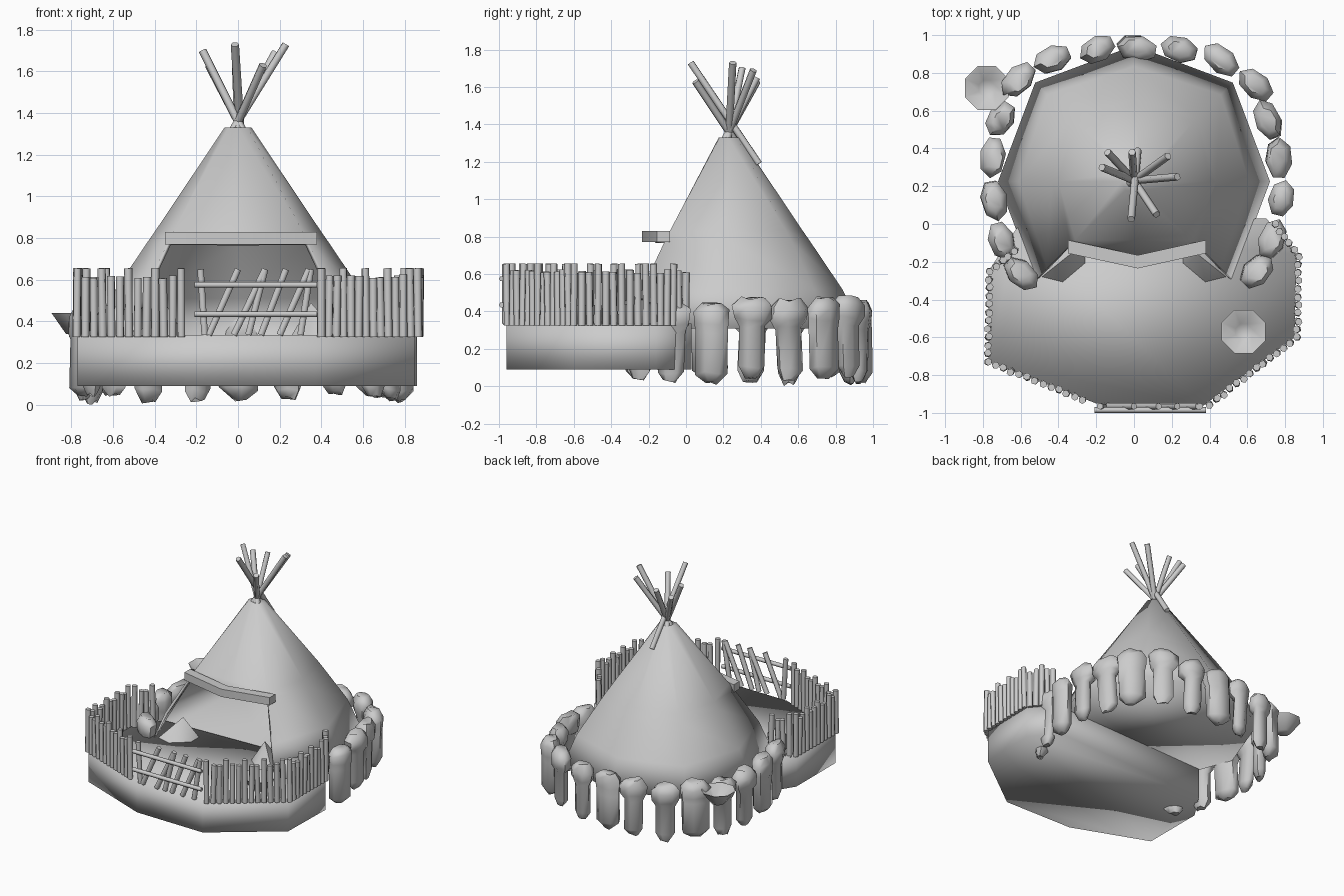
import bpy, bmesh, math, random
from mathutils import Vector

random.seed(4)
if "Cube" in bpy.data.objects:
    bpy.data.objects.remove(bpy.data.objects["Cube"])

grey = bpy.data.materials.new("plain grey")
grey.use_nodes = True
grey.diffuse_color = (0.6, 0.6, 0.6, 1)
grey.node_tree.nodes["Principled BSDF"].inputs["Base Color"].default_value = (0.6, 0.6, 0.6, 1)


def finish(name, bm, angle=40):
    bmesh.ops.recalc_face_normals(bm, faces=bm.faces)
    mesh = bpy.data.meshes.new(name)
    bm.to_mesh(mesh)
    bm.free()
    mesh.materials.append(grey)
    ob = bpy.data.objects.new(name, mesh)
    bpy.context.collection.objects.link(ob)
    bpy.ops.object.select_all(action='DESELECT')
    ob.select_set(True)
    bpy.context.view_layer.objects.active = ob
    bpy.ops.object.shade_smooth_by_angle(angle=math.radians(angle))
    return ob


def loft(bm, rings, skip=lambda row, i: False):
    """Bridge equal-length rings of points and cap both ends."""
    rows = [[bm.verts.new(p) for p in ring] for ring in rings]
    n = len(rows[0])
    for r in range(len(rows) - 1):
        for i in range(n):
            if not skip(r, i):
                j = (i + 1) % n
                bm.faces.new((rows[r][i], rows[r][j], rows[r + 1][j], rows[r + 1][i]))
    bm.faces.new(rows[0])
    bm.faces.new(rows[-1])


def circle(x, y, z, rx, ry, n, turn=0):
    pts = []
    for i in range(n):
        a = math.tau * i / n
        u, v = rx * math.cos(a), ry * math.sin(a)
        pts.append((x + u * math.cos(turn) - v * math.sin(turn),
                    y + u * math.sin(turn) + v * math.cos(turn), z))
    return pts


def stick(bm, a, b, r, n=6):
    a, b = Vector(a), Vector(b)
    q = (b - a).to_track_quat('Z', 'Y')
    loft(bm, [[p + q @ Vector(c) for c in circle(0, 0, 0, r, r, n)] for p in (a, b)])


# Tent cover: eight-sided cone with a floor, lower front left open
CY = 0.225
rows = [  # height, side radius, corner radius, front radius
    (1.33, 0.065, 0.065, 0.05),
    (0.83, 0.40, 0.44, 0.31),
    (0.78, 0.435, 0.475, 0.40),
    (0.52, 0.61, 0.65, 0.60),
    (0.31, 0.72, 0.74, 0.70)]
rings = []
for z, side, corner, front in rows:
    radii = [side, corner] * 3 + [front, corner]
    rings.append([(r * math.cos(i * math.pi / 4), CY + r * math.sin(i * math.pi / 4), z)
                  for i, r in enumerate(radii)])
bm = bmesh.new()
loft(bm, rings, skip=lambda row, i: row > 1 and i in (5, 6))
bmesh.ops.delete(bm, geom=[v for v in bm.verts if not v.link_faces], context='VERTS')
tent = finish("tent_cover", bm, 180)
solid = tent.modifiers.new("thickness", 'SOLIDIFY')
solid.thickness = 0.02

# Pointed mounds beside the doorway
for side, name in ((-1, "right_mound"), (1, "left_mound")):
    bm = bmesh.new()
    base = [bm.verts.new((side * x, y, 0.32)) for x, y in
            ((0.5, -0.29), (0.38, -0.32), (0.25, -0.21), (0.25, -0.1), (0.35, -0.05), (0.46, -0.1))]
    tip = bm.verts.new((side * 0.35, -0.17, 0.49))
    bm.faces.new(base)
    for a, b in zip(base, base[1:] + base[:1]):
        bm.faces.new((a, b, tip))
    finish(name, bm, 50)

# Bent beam above the doorway
bm = bmesh.new()
loft(bm, [[(x, y - 0.035, 0.77), (x, y + 0.035, 0.77), (x, y + 0.035, 0.83), (x, y - 0.035, 0.83)]
          for x, y in ((-0.35, -0.12), (0.02, -0.2), (0.38, -0.12))])
finish("door_beam", bm)

# Poles crossing at the smoke hole
bm = bmesh.new()
hub = Vector((0, 0.23, 1.36))
for tip in ((-0.17, 0.3, 1.7), (-0.14, 0.38, 1.63), (-0.01, 0.38, 1.65), (0.18, 0.36, 1.69),
            (0.23, 0.25, 1.73), (0.12, 0.05, 1.63)):
    tip = Vector(tip)
    stick(bm, hub - (tip - hub) * 0.15, tip, 0.02)
stick(bm, (0.02, 0.39, 1.19), (-0.015, 0.025, 1.73), 0.02)
finish("tent_poles", bm, 65)

# Deck
outline = [(-0.77, -0.25), (-0.77, -0.73), (-0.2, -0.95), (0.37, -0.96),
           (0.85, -0.6), (0.86, -0.16), (0.7, 0.03), (-0.62, -0.02)]
bm = bmesh.new()
loft(bm, [[(x, y, z) for x, y in outline] for z in (0.09, 0.335)])
finish("deck", bm, 180)


# Stake fences on both sides of the deck
def fence(name, path):
    bm = bmesh.new()
    for a, b in zip(path, path[1:]):
        a, b = Vector(a), Vector(b)
        count = round((b - a).length / 0.044)
        for i in range(count):
            x, y = a.lerp(b, i / count)
            tall = 0.655 if i % 3 == 0 else random.uniform(0.605, 0.625)
            lean = [random.uniform(-0.006, 0.006) for _ in range(2)]
            stick(bm, (x, y, 0.325), (x + lean[0], y + lean[1], tall), 0.02)
    finish(name, bm, 65)


fence("right_fence", [(-0.63, -0.14), (-0.765, -0.25), (-0.775, -0.73), (-0.23, -0.945)])
fence("left_fence", [(0.4, -0.955), (0.865, -0.6), (0.87, -0.17), (0.72, 0.03)])

# Front gate with rails and slanted slats
bm = bmesh.new()
for z in (0.435, 0.575):
    stick(bm, (-0.21, -0.985, z), (0.38, -0.985, z), 0.015)
for low, high in ((-0.16, -0.18), (-0.14, 0.0), (-0.02, 0.13), (0.05, 0.13),
                  (0.11, 0.23), (0.2, 0.34), (0.3, 0.35)):
    stick(bm, (low, -0.965, 0.335), (high, -0.965, 0.65), 0.018)
finish("front_gate", bm, 65)

# Ring of standing stones: broad head on a shaft, narrow or slab-like
spots = [(-0.6, -0.26), (-0.7, -0.09), (-0.745, 0.13), (-0.745, 0.35), (-0.7, 0.55), (-0.61, 0.76),
         (-0.43, 0.87), (-0.2, 0.93), (0.01, 0.935), (0.24, 0.925), (0.46, 0.87), (0.64, 0.74),
         (0.71, 0.55), (0.765, 0.35), (0.775, 0.14), (0.73, -0.08), (0.65, -0.25)]
for k, (x, y) in enumerate(spots):
    turn = math.atan2(y - CY, x) + math.pi / 2 + random.uniform(-0.2, 0.2)
    wide = random.uniform(0.1, 0.115)
    lift = random.uniform(-0.02, 0.03)
    shaft = 0.9 if k % 3 == 2 else 0.66
    profile = [(0.03, 0.35), (0.08, shaft), (0.3, shaft), (0.34, 0.95), (0.41, 1.0), (0.455, 0.6)]
    bm = bmesh.new()
    stone = []
    for z, s in profile:
        tilt = random.uniform(-0.008, 0.008)
        ring = circle(x + tilt, y - tilt, z + lift, wide * s, 0.07 * s, 7, turn)
        stone.append([(px, py, pz + random.uniform(-0.012, 0.012)) for px, py, pz in ring])
    loft(bm, stone)
    finish("stone_%02d" % (k + 1), bm, 60)

# Hollow bowls
for name, x, y, z in (("deck_bowl", 0.58, -0.57, 0.335), ("back_bowl", -0.78, 0.72, 0.34)):
    bm = bmesh.new()
    loft(bm, [circle(x, y, z + h, r, r, 8, math.pi / 8) for h, r in
              ((0, 0.05), (0.1, 0.125), (0.1, 0.118), (0.025, 0.045))])
    finish(name, bm, 65)
